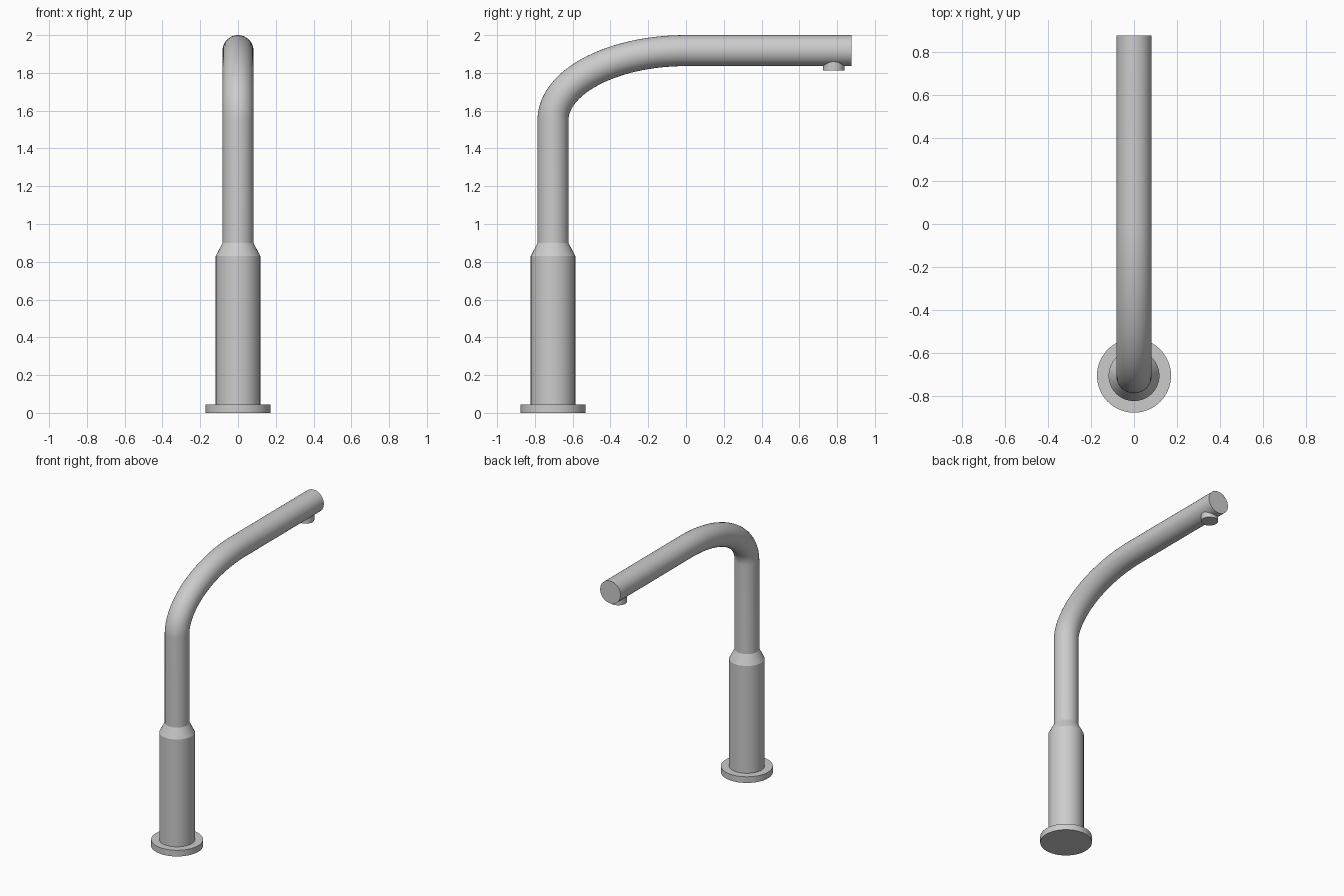
import bpy, bmesh, math

if "Cube" in bpy.data.objects:
    bpy.data.objects.remove(bpy.data.objects["Cube"])

BASE_Y = -0.704
PIPE_R = 0.082
PIPE_Z = 2.0 - PIPE_R


def lathe(name, y, profile, sides=64):
    """Revolve (radius, z) points around a vertical axis, closing both ends."""
    bm = bmesh.new()
    rings = []
    for r, z in profile:
        rings.append([bm.verts.new((r * math.cos(2 * math.pi * i / sides),
                                    r * math.sin(2 * math.pi * i / sides), z))
                      for i in range(sides)])
    for a, b in zip(rings, rings[1:]):
        for i in range(sides):
            j = (i + 1) % sides
            bm.faces.new((a[i], a[j], b[j], b[i]))
    bm.faces.new(rings[0][::-1])
    bm.faces.new(rings[-1])
    mesh = bpy.data.meshes.new(name)
    bm.to_mesh(mesh)
    bm.free()
    obj = bpy.data.objects.new(name, mesh)
    obj.location.y = y
    bpy.context.collection.objects.link(obj)
    smooth(obj)
    return obj


def smooth(obj):
    bpy.ops.object.select_all(action='DESELECT')
    obj.select_set(True)
    bpy.context.view_layer.objects.active = obj
    bpy.ops.object.shade_smooth_by_angle(angle=math.radians(25))


# Foot and stem
lathe("base_flange", BASE_Y, [(0.172, 0), (0.172, 0.045)])
lathe("body", BASE_Y, [(0.118, 0.045), (0.118, 0.83), (PIPE_R, 0.9)])

# Outlet under the spout tip
lathe("outlet", 0.782, [(0.057, 1.813), (0.057, 1.88)])

# Bent spout: straight riser, elliptical bend, straight arm
curve = bpy.data.curves.new("spout_path", 'CURVE')
curve.dimensions = '3D'
curve.bevel_depth = PIPE_R
curve.bevel_resolution = 14
curve.use_fill_caps = True
path = [(BASE_Y, 0.895)]
bend_z = 1.55
steps = 40
for i in range(steps + 1):
    a = math.pi / 2 * i / steps
    path.append((BASE_Y * math.cos(a), bend_z + (PIPE_Z - bend_z) * math.sin(a)))
path.append((0.875, PIPE_Z))
spline = curve.splines.new('POLY')
spline.points.add(len(path) - 1)
for p, (y, z) in zip(spline.points, path):
    p.co = (0, y, z, 1)
spout = bpy.data.objects.new("spout", curve)
bpy.context.collection.objects.link(spout)
bpy.ops.object.select_all(action='DESELECT')
spout.select_set(True)
bpy.context.view_layer.objects.active = spout
bpy.ops.object.convert(target='MESH')
smooth(bpy.context.view_layer.objects.active)
